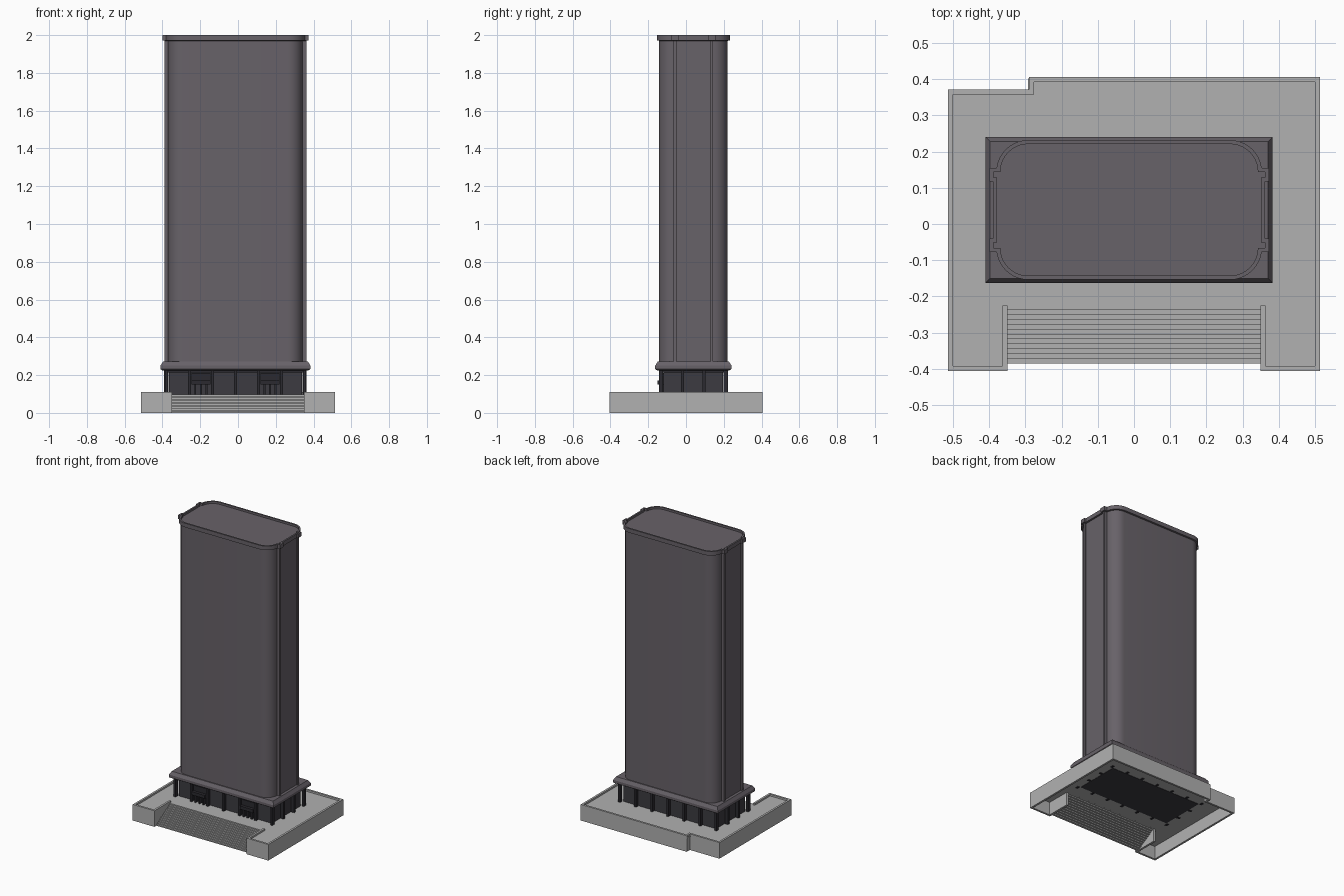
import bpy, bmesh, math

if "Cube" in bpy.data.objects:
    bpy.data.objects.remove(bpy.data.objects["Cube"])

CX, CY = -0.0135, 0.039      # tower centre
FLOOR = 0.098                # terrace level


def material(name, rgb):
    m = bpy.data.materials.new(name)
    m.use_nodes = True
    m.diffuse_color = (*rgb, 1)
    m.node_tree.nodes["Principled BSDF"].inputs["Base Color"].default_value = (*rgb, 1)
    return m


stone = material("light grey stone", (0.44, 0.44, 0.44))
cladding = material("purple grey cladding", (0.137, 0.122, 0.14))
frame = material("charcoal frame", (0.024, 0.023, 0.029))
glazing = material("dark glazing", (0.045, 0.044, 0.053))


def finish(bm, name, mat, smooth=False):
    bmesh.ops.recalc_face_normals(bm, faces=bm.faces)
    mesh = bpy.data.meshes.new(name)
    bm.to_mesh(mesh)
    bm.free()
    mesh.materials.append(mat)
    obj = bpy.data.objects.new(name, mesh)
    bpy.context.collection.objects.link(obj)
    if smooth:
        bpy.ops.object.select_all(action="DESELECT")
        obj.select_set(True)
        bpy.context.view_layer.objects.active = obj
        bpy.ops.object.shade_smooth_by_angle(angle=math.radians(30))
    return obj


def add_box(bm, x0, x1, y0, y1, z0, z1):
    geo = bmesh.ops.create_cube(bm, size=1)
    for v in geo["verts"]:
        v.co = ((x0 + x1) / 2 + v.co.x * (x1 - x0),
                (y0 + y1) / 2 + v.co.y * (y1 - y0),
                (z0 + z1) / 2 + v.co.z * (z1 - z0))


def loft(name, mat, rings, smooth=False):
    """Skin closed rings, given as (outline, height), and cap both ends."""
    bm = bmesh.new()
    loops = [[bm.verts.new((x, y, z)) for x, y in pts] for pts, z in rings]
    for a, b in zip(loops, loops[1:]):
        for i in range(len(a)):
            j = (i + 1) % len(a)
            bm.faces.new((a[i], a[j], b[j], b[i]))
    bm.faces.new(loops[0][::-1])
    bm.faces.new(loops[-1])
    return finish(bm, name, mat, smooth)


def rect(hx, hy):
    return [(CX + sx * hx, CY + sy * hy) for sx, sy in ((-1, -1), (1, -1), (1, 1), (-1, 1))]


def tower_plan(g=0):
    """Rounded slab with a fin either side of each end panel, grown by g."""
    hx, hy, r, fin, panel = 0.356, 0.182, 0.077, 0.375, 0.365
    quarter = [(panel + g, 0.09 - g), (fin + g, 0.09 - g), (fin + g, 0.105 + g), (hx + g, 0.105 + g)]
    for k in range(1, 11):
        a = math.radians(9 * k)
        quarter.append((hx - r + (r + g) * math.cos(a), hy - r + (r + g) * math.sin(a)))
    half = quarter + [(-x, y) for x, y in reversed(quarter)]
    return [(CX + x, CY + y) for x, y in half + [(-x, -y) for x, y in half]]


# Terrace: perimeter wall open at the stairs, slab inside it
outline = [(0.35, -0.225), (0.35, -0.406), (0.514, -0.406), (0.514, 0.406), (-0.29, 0.406),
           (-0.29, 0.372), (-0.514, 0.372), (-0.514, -0.406), (-0.35, -0.406), (-0.35, -0.225)]
bm = bmesh.new()
low = [bm.verts.new((x, y, 0)) for x, y in outline]
high = [bm.verts.new((x, y, 0.11)) for x, y in outline]
for i in range(len(outline) - 1):
    bm.faces.new((low[i], low[i + 1], high[i + 1], high[i]))
mesh = bpy.data.meshes.new("terrace_wall")
bm.to_mesh(mesh)
bm.free()
mesh.materials.append(stone)
wall = bpy.data.objects.new("terrace_wall", mesh)
bpy.context.collection.objects.link(wall)
solid = wall.modifiers.new("thickness", "SOLIDIFY")
solid.thickness = 0.014
solid.offset = -1
solid.use_even_offset = True

inner = [(x - math.copysign(0.004, x) if abs(x) > 0.5 else x * 1.01,
          y - math.copysign(0.004, y) if abs(y) > 0.3 else y) for x, y in outline]
loft("terrace_floor", stone, [(inner, FLOOR - 0.008), (inner, FLOOR)])

# Front stairs, thin treads open underneath
bm = bmesh.new()
steps = 12
rise, run = FLOOR / steps, 0.16 / steps
for i in range(steps):
    y = -0.385 + i * run
    add_box(bm, -0.35, 0.35, y, y + run + 0.003, i * rise, (i + 1) * rise)
finish(bm, "front_stairs", stone)

# Lobby: recessed glazing behind projecting columns
loft("lobby_glazing", glazing, [(rect(0.352, 0.157), FLOOR - 0.01), (rect(0.352, 0.157), 0.228)])

bm = bmesh.new()
HX, HY, W = 0.366, 0.171, 0.0075
for i in range(7):
    x = CX - HX + i * HX / 3
    for s in (-1, 1):
        y = CY + s * HY
        add_box(bm, x - W, x + W, y - W * 1.5, y + W * 1.5, FLOOR - 0.012, 0.228)
for i in range(1, 3):
    y = CY - HY + i * HY * 2 / 3
    for s in (-1, 1):
        x = CX + s * HX
        add_box(bm, x - W * 1.5, x + W * 1.5, y - W, y + W, FLOOR - 0.012, 0.228)
finish(bm, "lobby_columns", frame)
loft("lobby_head_beam", frame, [(rect(0.36, 0.165), 0.215), (rect(0.36, 0.165), 0.23)])

# Two entrances, each a canopy on a door surround
for side, bay in (("right", 1), ("left", 4)):
    x = CX - HX + (bay + 0.5) * HX / 3
    bm = bmesh.new()
    add_box(bm, x - 0.05, x + 0.05, CY - 0.19, CY - 0.15, 0.15, 0.172)
    add_box(bm, x - 0.05, x + 0.05, CY - 0.17, CY - 0.15, 0.172, 0.21)
    for dx in (-0.03, 0, 0.03):
        add_box(bm, x + dx - 0.005, x + dx + 0.005, CY - 0.18, CY - 0.15, FLOOR, 0.152)
    finish(bm, side + "_entrance", frame)

# Cornice with sloping top
loft("cornice", cladding, [(rect(0.385, 0.19), 0.224), (rect(0.397, 0.202), 0.232),
                           (rect(0.397, 0.202), 0.25), (rect(0.384, 0.189), 0.271)])

# Tower shaft and roof parapet
loft("tower_shaft", cladding, [(tower_plan(), 0.26), (tower_plan(), 1.975)], True)
loft("roof_parapet", cladding, [(tower_plan(), 1.97), (tower_plan(0.011), 1.972),
                                (tower_plan(0.011), 2.0), (tower_plan(), 2.0),
                                (tower_plan(), 1.986)], True)
